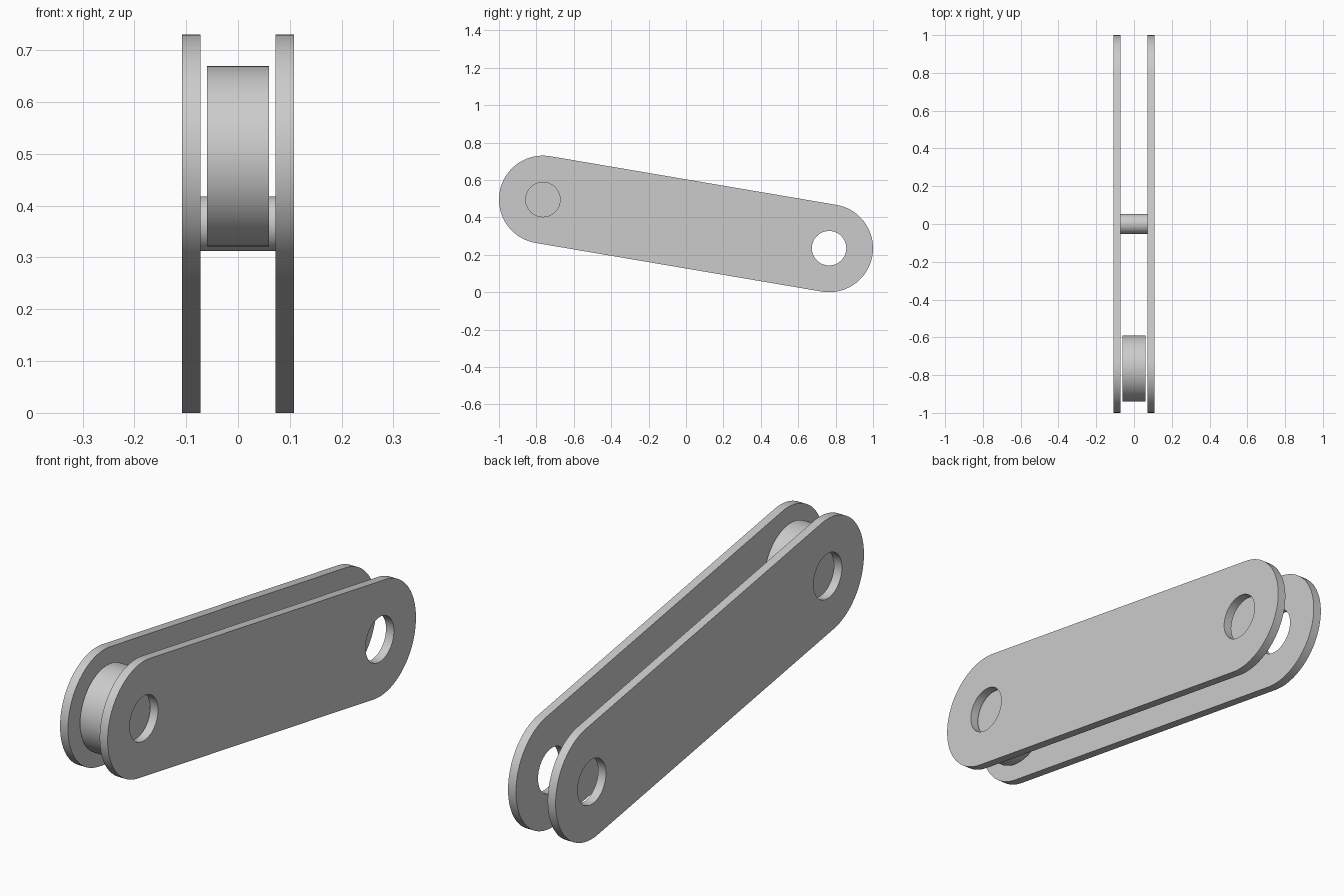
import bpy, bmesh, math

if "Cube" in bpy.data.objects:
    bpy.data.objects.remove(bpy.data.objects["Cube"])

REAR, FRONT = (0.765, 0.235), (-0.765, 0.495)   # (y, z) of the two hole centres
R_END, R_HOLE = 0.235, 0.092
TILT = math.atan2(REAR[1] - FRONT[1], REAR[0] - FRONT[0])

steel = bpy.data.materials.new("grey_steel")
steel.diffuse_color = (0.6, 0.6, 0.6, 1)
steel.use_nodes = True
steel.node_tree.nodes["Principled BSDF"].inputs["Base Color"].default_value = steel.diffuse_color


def arc(centre, radius, start, sweep, n):
    return [(centre[0] + radius * math.cos(start + sweep * i / n),
             centre[1] + radius * math.sin(start + sweep * i / n)) for i in range(n + 1)]


def circle(centre, radius, n=64):
    return arc(centre, radius, 0, math.tau, n)[:-1]


def extrude_loops(name, loops, x0, x1):
    """Fill closed (y, z) loops, inner ones as holes, and extrude along x."""
    bm = bmesh.new()
    edges = []
    for loop in loops:
        vs = [bm.verts.new((x0, y, z)) for y, z in loop]
        edges += [bm.edges.new((vs[i - 1], vs[i])) for i in range(len(vs))]
    bmesh.ops.triangle_fill(bm, edges=edges, use_beauty=True, use_dissolve=False)
    res = bmesh.ops.extrude_face_region(bm, geom=bm.faces[:], use_keep_orig=True)
    verts = [g for g in res["geom"] if isinstance(g, bmesh.types.BMVert)]
    bmesh.ops.translate(bm, verts=verts, vec=(x1 - x0, 0, 0))
    bmesh.ops.recalc_face_normals(bm, faces=bm.faces[:])
    me = bpy.data.meshes.new(name)
    bm.to_mesh(me)
    bm.free()
    me.materials.append(steel)
    ob = bpy.data.objects.new(name, me)
    bpy.context.collection.objects.link(ob)
    bpy.ops.object.select_all(action='DESELECT')
    ob.select_set(True)
    bpy.context.view_layer.objects.active = ob
    bpy.ops.object.shade_smooth_by_angle(angle=math.radians(30))


# Two slanted side plates with round ends and a hole at each end
outline = (arc(REAR, R_END, TILT - math.pi / 2, math.pi, 48)
           + arc(FRONT, R_END, TILT + math.pi / 2, math.pi, 48))
holes = [circle(REAR, R_HOLE), circle(FRONT, R_HOLE)]
for name, x in (("left_plate", -0.09), ("right_plate", 0.09)):
    extrude_loops(name, [outline] + holes, x - 0.018, x + 0.018)

# Solid roller between the plates at the front end
extrude_loops("roller", [circle(FRONT, 0.174, 96)], -0.06, 0.06)

# Spacer pin joining the plates in the middle
extrude_loops("spacer_pin", [circle((0, 0.365), 0.053)], -0.072, 0.072)
